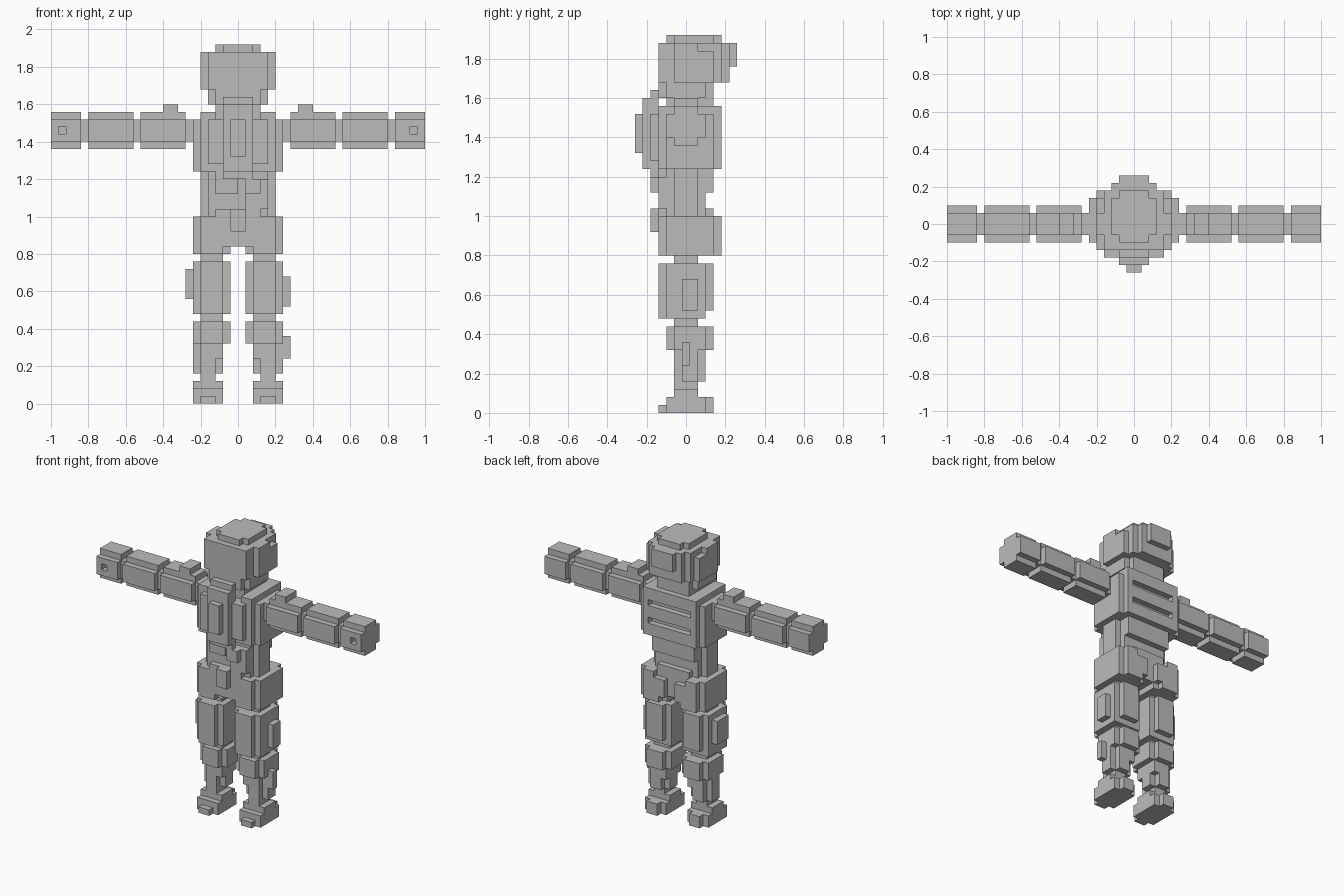
import bpy
import bmesh
import math
from mathutils import Vector

if "Cube" in bpy.data.objects:
    bpy.data.objects.remove(bpy.data.objects["Cube"])

V = 0.04            # block size
Y0 = -0.26          # y of block row 0
parts = {}          # part name -> set of blocks
occupied = set()

mat = bpy.data.materials.new("plain_grey")
mat.diffuse_color = (0.5, 0.5, 0.5, 1.0)
mat.use_nodes = True
mat.node_tree.nodes["Principled BSDF"].inputs["Base Color"].default_value = mat.diffuse_color


def cells(x, y, z):
    return {(i, j, k) for i in range(*x) for j in range(*y) for k in range(*z)}


def add(name, x, y, z):
    new = cells(x, y, z) - occupied
    parts.setdefault(name, set()).update(new)
    occupied.update(new)


def mid(name, half, y, z):
    """Block centred on x = 0."""
    add(name, (-half, half), y, z)


def pair(name, x, y, z):
    """Block on both sides, one part per side."""
    add("right_" + name, x, y, z)
    add("left_" + name, (-x[1], -x[0]), y, z)


def cut(x, y, z):
    gone = cells(x, y, z)
    occupied.difference_update(gone)
    for p in parts.values():
        p.difference_update(gone)


# feet, stepped up to the ankle
pair("foot", (3, 5), (3, 10), (0, 1))
pair("foot", (2, 6), (4, 9), (0, 2))
pair("foot", (3, 5), (4, 10), (0, 2))
pair("foot", (2, 6), (5, 8), (2, 3))
pair("ankle", (3, 5), (5, 8), (3, 4))

# shins with knee cuffs
pair("shin", (2, 6), (6, 8), (4, 8))
pair("shin", (3, 5), (5, 9), (4, 8))
pair("shin", (2, 5), (5, 9), (6, 8))
pair("shin", (1, 6), (5, 9), (8, 11))
pair("shin", (2, 5), (4, 10), (8, 11))
pair("knee", (2, 5), (5, 8), (11, 12))
add("shin_pocket", (6, 7), (6, 7), (6, 9))

# thighs with side pockets
pair("thigh", (1, 6), (4, 9), (12, 19))
pair("thigh", (2, 5), (3, 10), (13, 19))
pair("thigh", (2, 5), (3, 9), (12, 13))
pair("thigh_joint", (2, 5), (5, 8), (19, 20))
add("right_thigh_pocket", (6, 7), (6, 8), (13, 17))
add("left_thigh_pocket", (-7, -6), (5, 8), (14, 18))

# hips
pair("hip", (1, 6), (4, 10), (20, 21))
pair("hip", (2, 5), (3, 11), (20, 21))
mid("hips", 6, (4, 10), (21, 25))
mid("hips", 5, (3, 10), (21, 25))
pair("seat", (1, 5), (10, 11), (21, 24))
pair("seat", (3, 5), (10, 11), (24, 25))

# waist, belt flap and pouch
mid("waist", 4, (4, 9), (25, 31))
mid("waist", 5, (5, 8), (25, 31))
mid("waist", 4, (9, 10), (28, 31))
mid("waist", 3, (9, 10), (25, 26))
mid("belt_flap", 1, (2, 4), (23, 26))
mid("belt_flap", 3, (3, 4), (25, 26))
add("pouch", (1, 4), (3, 4), (26, 30))
add("pouch", (1, 3), (2, 3), (28, 30))
add("strap", (-3, 0), (3, 4), (28, 31))

# chest
mid("chest", 6, (4, 10), (31, 38))
mid("chest", 5, (3, 10), (31, 39))
mid("chest", 5, (10, 11), (31, 39))
for z in (33, 36):                       # slots across the back
    cut((-4, 4), (10, 11), (z, z + 1))
cut((-3, 3), (3, 4), (38, 39))

# layered breast plate
mid("breast_plate", 4, (2, 3), (32, 38))
mid("breast_plate", 2, (2, 3), (30, 41))
mid("breast_plate", 2, (1, 2), (31, 40))
mid("breast_plate", 1, (0, 1), (33, 38))

# neck
mid("neck", 3, (4, 10), (39, 40))

# head
mid("head", 3, (3, 10), (40, 42))
mid("head", 4, (4, 9), (40, 42))
mid("head", 4, (3, 11), (42, 47))
mid("head", 5, (5, 10), (42, 46))
pair("ear", (4, 5), (5, 8), (46, 47))
mid("head_top", 3, (5, 10), (47, 48))
mid("head_top", 2, (4, 11), (47, 48))
mid("head_back", 3, (11, 12), (42, 47))
mid("head_back", 2, (12, 13), (44, 47))

# arms: bevelled segments joined by thinner links
for seg, x0, x1 in (("upper_arm", 7, 13), ("forearm", 14, 20), ("hand", 21, 25)):
    pair(seg, (x0, x1), (4, 9), (35, 38))
    pair(seg, (x0, x1), (5, 8), (34, 39))
    pair(seg + "_link", (x0 - 1, x0), (5, 8), (35, 38))
pair("shoulder_pad", (8, 10), (5, 8), (39, 40))
for x in (23, -24):                      # hole in each fist
    cut((x, x + 1), (4, 5), (36, 37))

# turn each set of blocks into a mesh of its exposed faces
DIRS = [Vector(d) for d in ((1, 0, 0), (-1, 0, 0), (0, 1, 0), (0, -1, 0), (0, 0, 1), (0, 0, -1))]
for name, blocks in parts.items():
    if not blocks:
        continue
    bm = bmesh.new()
    for b in sorted(blocks):
        c = Vector(b) + Vector((0.5, 0.5, 0.5))
        for d in DIRS:
            if tuple(int(n) for n in Vector(b) + d) in occupied:
                continue
            u = Vector((d.y, d.z, d.x))
            w = d.cross(u)
            quad = [c + (d + u * s + w * t) / 2 for s, t in ((-1, -1), (1, -1), (1, 1), (-1, 1))]
            bm.faces.new([bm.verts.new((p.x * V, p.y * V + Y0, p.z * V)) for p in quad])
    bmesh.ops.remove_doubles(bm, verts=bm.verts[:], dist=0.001)
    bmesh.ops.dissolve_limit(bm, angle_limit=math.radians(1), verts=bm.verts[:], edges=bm.edges[:])
    me = bpy.data.meshes.new(name)
    bm.to_mesh(me)
    bm.free()
    me.materials.append(mat)
    bpy.context.collection.objects.link(bpy.data.objects.new(name, me))
